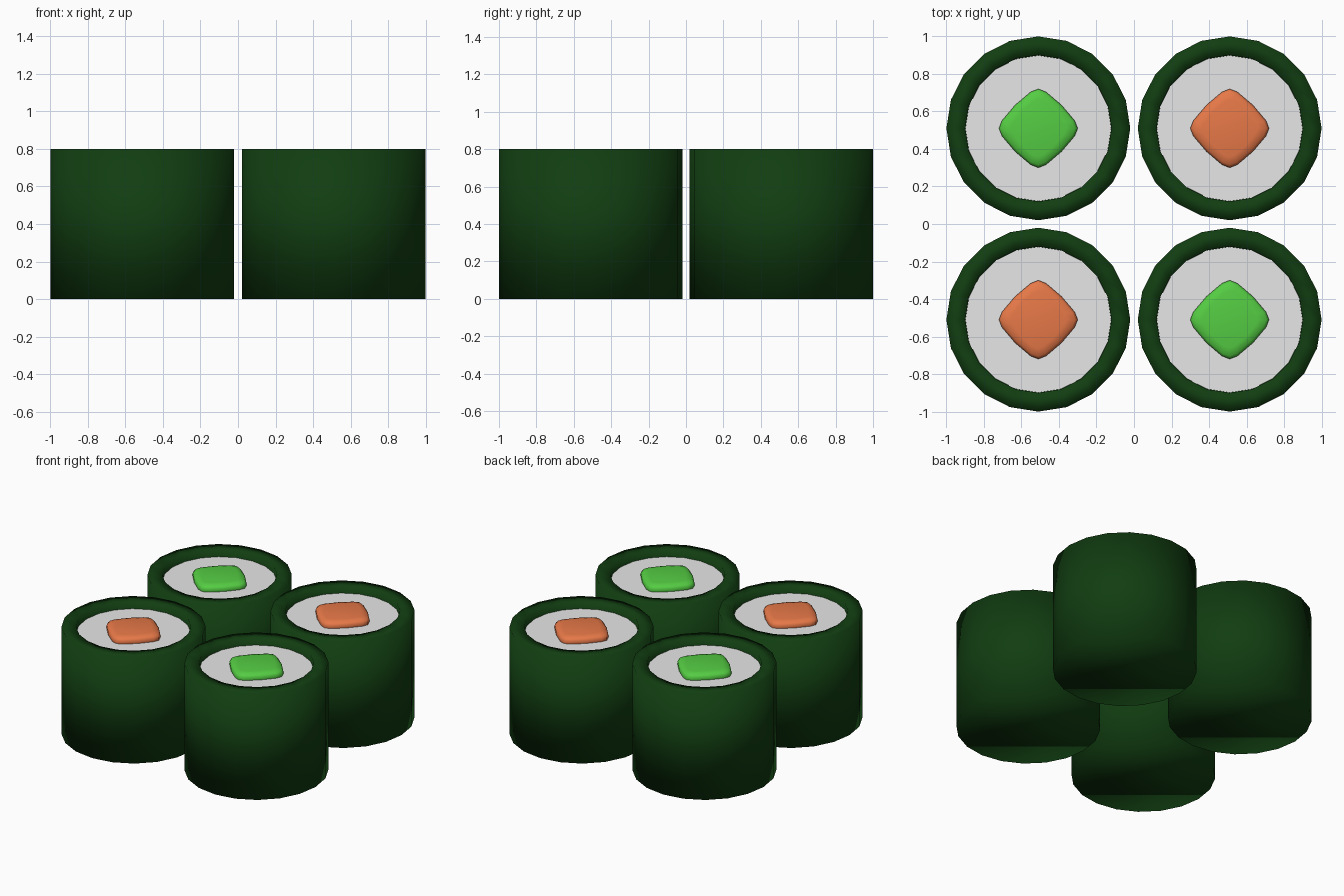
import bpy
import bmesh
from math import cos, sin, pi, radians

cube = bpy.data.objects.get("Cube")
if cube:
    bpy.data.objects.remove(cube, do_unlink=True)


def material(name, rgb):
    mat = bpy.data.materials.new(name)
    mat.use_nodes = True
    mat.diffuse_color = (*rgb, 1)
    mat.node_tree.nodes["Principled BSDF"].inputs["Base Color"].default_value = (*rgb, 1)
    return mat


SEAWEED = material("dark seaweed green", (0.0056, 0.047, 0.0056))
RICE = material("rice white", (0.8, 0.8, 0.8))
CUCUMBER = material("cucumber green", (0.09, 0.61, 0.056))
SALMON = material("salmon orange", (0.8, 0.19, 0.065))


def stack(name, outline, layers, mat, location, cap_top=True, smooth=True):
    """Skin scaled copies of a flat outline; layers are (scale, z)."""
    bm = bmesh.new()
    rings = [[bm.verts.new((x * s, y * s, z)) for x, y in outline] for s, z in layers]
    n = len(outline)
    for low, high in zip(rings, rings[1:]):
        for i in range(n):
            j = (i + 1) % n
            bm.faces.new((low[i], low[j], high[j], high[i]))
    bm.faces.new(rings[0][::-1])
    if cap_top:
        bm.faces.new(rings[-1])
    for face in bm.faces:
        face.smooth = smooth
    mesh = bpy.data.meshes.new(name)
    bm.to_mesh(mesh)
    bm.free()
    mesh.materials.append(mat)
    obj = bpy.data.objects.new(name, mesh)
    obj.location = location
    bpy.context.collection.objects.link(obj)


SIDES = 20
circle = [(cos(2 * pi * i / SIDES), sin(2 * pi * i / SIDES)) for i in range(SIDES)]

# Diamond with softened corners for the filling
diamond = []
for quarter in range(4):
    for offset, radius in ((-12, 0.198), (0, 0.21), (12, 0.198), (45, 0.175)):
        a = radians(quarter * 90 + offset)
        diamond.append((radius * cos(a), radius * sin(a)))

# Four rolls, fillings alternating diagonally
for side, x in (("left", 0.51), ("right", -0.51)):
    for end, y in (("front", -0.51), ("back", 0.51)):
        place = f"{end}_{side}"
        spot = (x, y, 0)
        # Wrap: closed base, outer wall, flat rim, inner wall
        stack(f"{place}_seaweed_wrap", circle,
              [(0.49, 0), (0.49, 0.8), (0.39, 0.8), (0.39, 0.72)],
              SEAWEED, spot, cap_top=False)
        # Recessed rice
        stack(f"{place}_rice", circle, [(0.389, 0.7), (0.389, 0.752)],
              RICE, spot, smooth=False)
        # Rounded filling block
        green = x * y < 0
        stack(f"{place}_{'cucumber' if green else 'salmon'}_filling", diamond,
              [(1, 0.73), (1, 0.775), (0.93, 0.79), (0.72, 0.798)],
              CUCUMBER if green else SALMON, spot)
